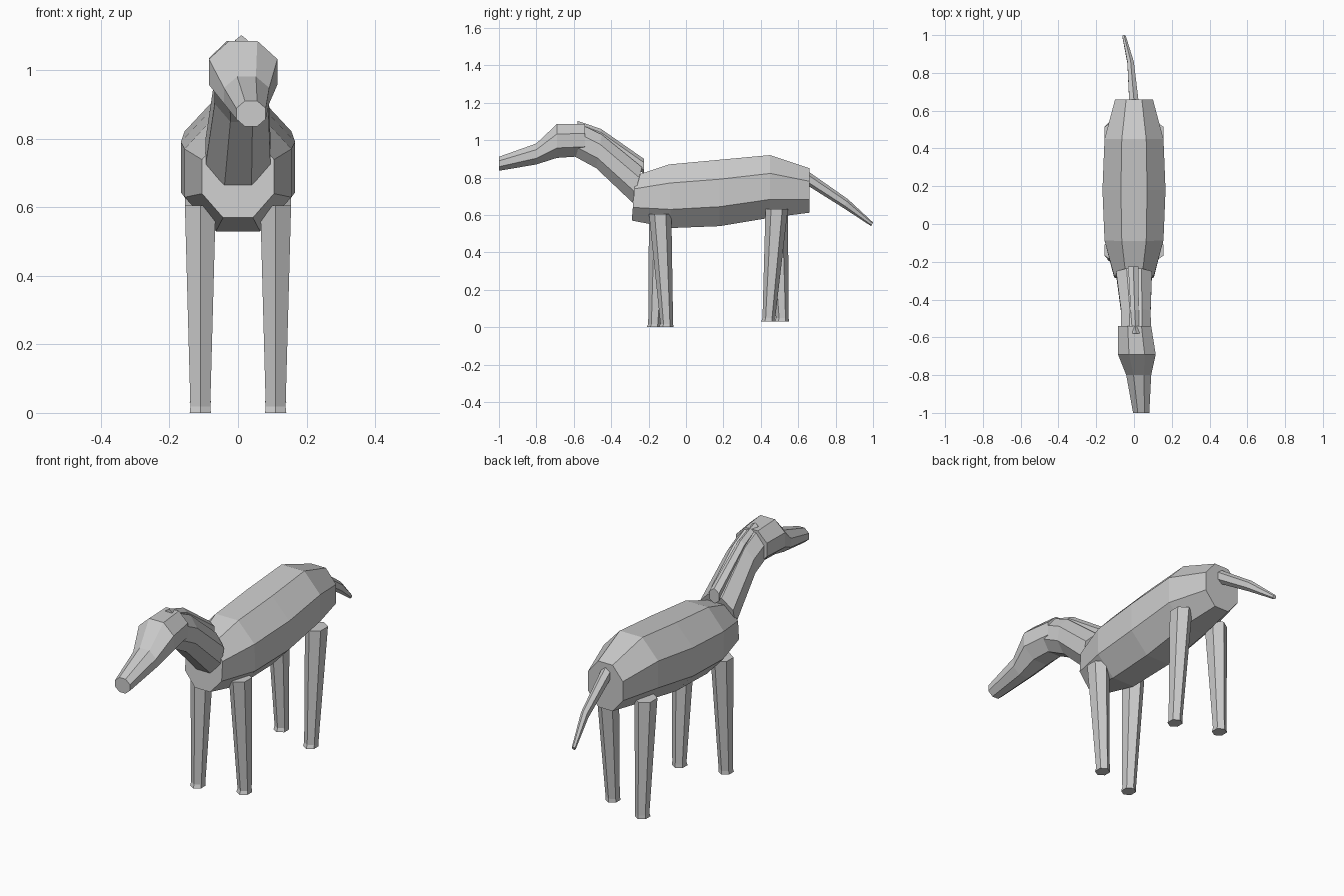
import bpy
import bmesh
from math import sin, cos, pi

cube = bpy.data.objects.get("Cube")
if cube:
    bpy.data.objects.remove(cube, do_unlink=True)

grey = bpy.data.materials.new("plain_grey")
grey.use_nodes = True
COLOUR = (0.6, 0.6, 0.6, 1)
grey.diffuse_color = COLOUR
grey.node_tree.nodes["Principled BSDF"].inputs["Base Color"].default_value = COLOUR


def outline(sides, flat_top):
    """Regular polygon stretched to fill the square from -1 to 1."""
    shift = pi / sides if flat_top else 0
    pts = [(sin(2 * pi * k / sides + shift), cos(2 * pi * k / sides + shift))
           for k in range(sides)]
    mx = max(p[0] for p in pts)
    my = max(p[1] for p in pts)
    return [(p[0] / mx, p[1] / my) for p in pts]


def loft(name, rings, sides=8, flat_top=True):
    """Skin rings given as (low y, low z, high y, high z, centre x, half width)."""
    bm = bmesh.new()
    shape = outline(sides, flat_top)
    loops = []
    for y0, z0, y1, z1, cx, hw in rings:
        loops.append([bm.verts.new((cx + u * hw,
                                    y0 + (y1 - y0) * (v + 1) / 2,
                                    z0 + (z1 - z0) * (v + 1) / 2))
                      for u, v in shape])
    for a, b in zip(loops, loops[1:]):
        for k in range(sides):
            n = (k + 1) % sides
            bm.faces.new((a[k], a[n], b[n], b[k]))
    bm.faces.new(loops[0])
    bm.faces.new(loops[-1])
    bmesh.ops.recalc_face_normals(bm, faces=bm.faces)
    mesh = bpy.data.meshes.new(name)
    bm.to_mesh(mesh)
    bm.free()
    mesh.materials.append(grey)
    obj = bpy.data.objects.new(name, mesh)
    bpy.context.collection.objects.link(obj)
    return obj


# Barrel-shaped body, chest to rump
loft("body", [
    (-0.29, 0.57, -0.27, 0.81, 0, 0.105),
    (-0.08, 0.53, -0.09, 0.87, 0, 0.156),
    (0.18, 0.54, 0.18, 0.895, 0, 0.167),
    (0.45, 0.585, 0.45, 0.92, 0, 0.156),
    (0.66, 0.612, 0.66, 0.85, 0, 0.1),
])

# Neck rising forward
loft("neck", [
    (-0.285, 0.665, -0.235, 0.855, 0, 0.095),
    (-0.48, 0.85, -0.45, 1.03, 0.01, 0.078),
    (-0.6, 0.915, -0.55, 1.078, 0.01, 0.08),
])

# Head tapering to the muzzle
loft("head", [
    (-0.54, 0.915, -0.54, 1.085, 0.003, 0.088),
    (-0.69, 0.905, -0.69, 1.086, 0.015, 0.1),
    (-0.8, 0.87, -0.8, 0.982, 0.025, 0.066),
    (-1, 0.836, -1, 0.911, 0.038, 0.043),
])

# Narrow mane ridge along the neck
loft("mane", [
    (-0.225, 0.82, -0.225, 0.9, -0.004, 0.027),
    (-0.455, 0.985, -0.455, 1.06, 0.004, 0.022),
    (-0.58, 1.045, -0.58, 1.103, 0.01, 0.018),
], sides=6, flat_top=False)

# Thin drooping tail
loft("tail", [
    (0.63, 0.77, 0.65, 0.835, 0, 0.025),
    (0.845, 0.635, 0.865, 0.685, -0.018, 0.017),
    (0.99, 0.54, 1, 0.56, -0.053, 0.009),
], sides=6, flat_top=False)


def leg(name, cx, top_y, foot_y, top_z, foot_z):
    """Six-sided tapering leg with a small hoof lip pointing forward."""
    hoof_z = foot_z + 0.018
    loft(name, [
        (top_y - 0.06, top_z, top_y + 0.06, top_z, cx, 0.045),
        (foot_y - 0.034, hoof_z, foot_y + 0.034, hoof_z, cx, 0.029),
        (foot_y - 0.042, foot_z, foot_y + 0.036, foot_z, cx, 0.031),
    ], sides=6, flat_top=False)


# Legs: the left pair leans together, the right pair stands apart
leg("front_left_leg", 0.11, -0.138, -0.103, 0.605, 0)
leg("front_right_leg", -0.11, -0.138, -0.168, 0.605, 0)
leg("rear_left_leg", 0.11, 0.485, 0.443, 0.632, 0.03)
leg("rear_right_leg", -0.11, 0.485, 0.515, 0.632, 0.03)
